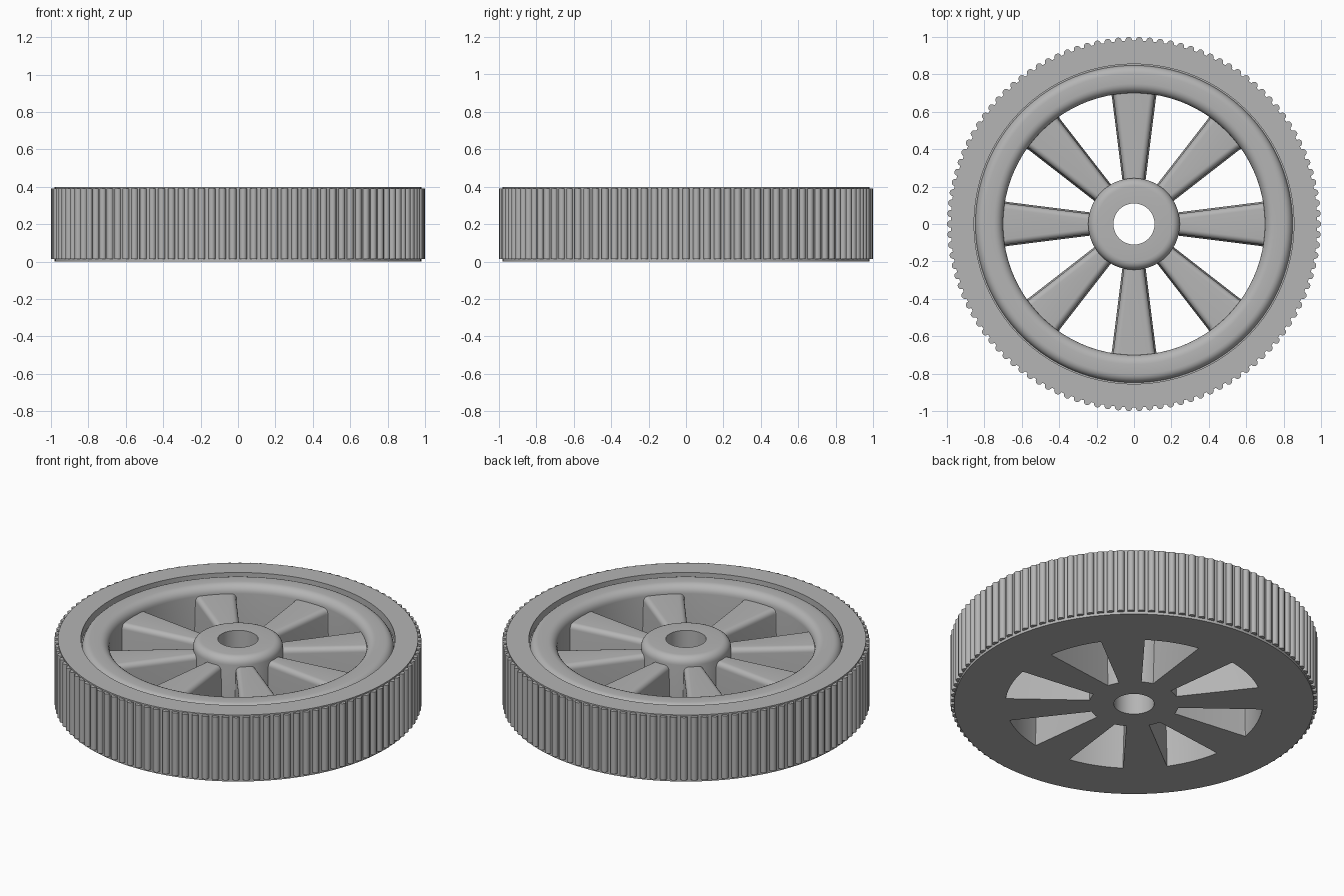
import bpy, bmesh, math

HEIGHT = 0.4
SPOKE_TOP = 0.345
LUGS = 110

cube = bpy.data.objects.get("Cube")
if cube:
    bpy.data.objects.remove(cube, do_unlink=True)

grey = bpy.data.materials.new("plain grey")
grey.use_nodes = True
colour = (0.46, 0.46, 0.46, 1)
grey.diffuse_color = colour
grey.node_tree.nodes["Principled BSDF"].inputs["Base Color"].default_value = colour


def finish(name, bm):
    bmesh.ops.recalc_face_normals(bm, faces=bm.faces)
    mesh = bpy.data.meshes.new(name)
    bm.to_mesh(mesh)
    bm.free()
    obj = bpy.data.objects.new(name, mesh)
    bpy.context.collection.objects.link(obj)
    mesh.materials.append(grey)
    bpy.ops.object.select_all(action='DESELECT')
    obj.select_set(True)
    bpy.context.view_layer.objects.active = obj
    bpy.ops.object.shade_smooth_by_angle(angle=math.radians(35))
    return obj


def arc(cx, cz, radius, start, end, steps=6):
    """Points of a fillet, angles in degrees."""
    angles = [math.radians(start + (end - start) * i / steps) for i in range(steps + 1)]
    return [(cx + radius * math.cos(a), cz + radius * math.sin(a)) for a in angles]


def loft(bm, rings, closed):
    """Skin rings of points; closed joins the last ring to the first."""
    verts = [[bm.verts.new(p) for p in ring] for ring in rings]
    n = len(verts[0])
    pairs = list(zip(verts, verts[1:]))
    if closed:
        pairs.append((verts[-1], verts[0]))
    else:
        bm.faces.new(verts[0])
        bm.faces.new(verts[-1])
    for a, b in pairs:
        for i in range(n):
            j = (i + 1) % n
            bm.faces.new((a[i], a[j], b[j], b[i]))


def lathe(name, profile, segments):
    bm = bmesh.new()
    rings = []
    for k in range(segments):
        t = math.tau * k / segments
        rings.append([(r * math.cos(t), r * math.sin(t), z) for r, z in profile])
    loft(bm, rings, True)
    return finish(name, bm)


# Tyre band and rounded inner rim, one turned section
rim_profile = [(0.70, 0), (0.98, 0), (0.98, HEIGHT), (0.855, HEIGHT), (0.855, 0.35), (0.848, 0.35)]
rim_profile += arc(0.803, 0.35, 0.045, 0, 90)
rim_profile += arc(0.75, 0.345, 0.05, 90, 180)
lathe("rim", rim_profile, 128)

# Hub with a bore and rounded shoulder
hub_profile = [(0.11, 0), (0.245, 0)]
hub_profile += arc(0.2, HEIGHT - 0.045, 0.045, 0, 90)
hub_profile += [(0.11, HEIGHT)]
lathe("hub", hub_profile, 64)


# Tapered spokes with rounded upper edges, flaring into the rim
def spoke_section(x, half):
    f = 0.03
    right = [(half, 0)] + arc(half - 0.008 - f, SPOKE_TOP - f, f, 0, 90)
    left = [(-y, z) for y, z in reversed(right)]
    return [(x, y, z) for y, z in right + left]


bm = bmesh.new()
stations = [(0.235, 0.062), (0.68, 0.118), (0.694, 0.123), (0.706, 0.135)]
for k in range(8):
    t = math.tau * k / 8
    c, s = math.cos(t), math.sin(t)
    rings = [[(x * c - y * s, x * s + y * c, z) for x, y, z in spoke_section(r, w)]
             for r, w in stations]
    loft(bm, rings, False)
finish("spokes", bm)

# Half-round tread ribs
bm = bmesh.new()
for k in range(LUGS):
    t = math.tau * k / LUGS
    c, s = math.cos(t), math.sin(t)
    section = [(0.97, 0.019)] + [(x, -y) for x, y in arc(0.981, 0, 0.019, -90, 90, 8)] + [(0.97, -0.019)]
    rings = [[(x * c - y * s, x * s + y * c, z) for x, y in section]
             for z in (0.015, HEIGHT - 0.008)]
    loft(bm, rings, False)
finish("tread_ribs", bm)
